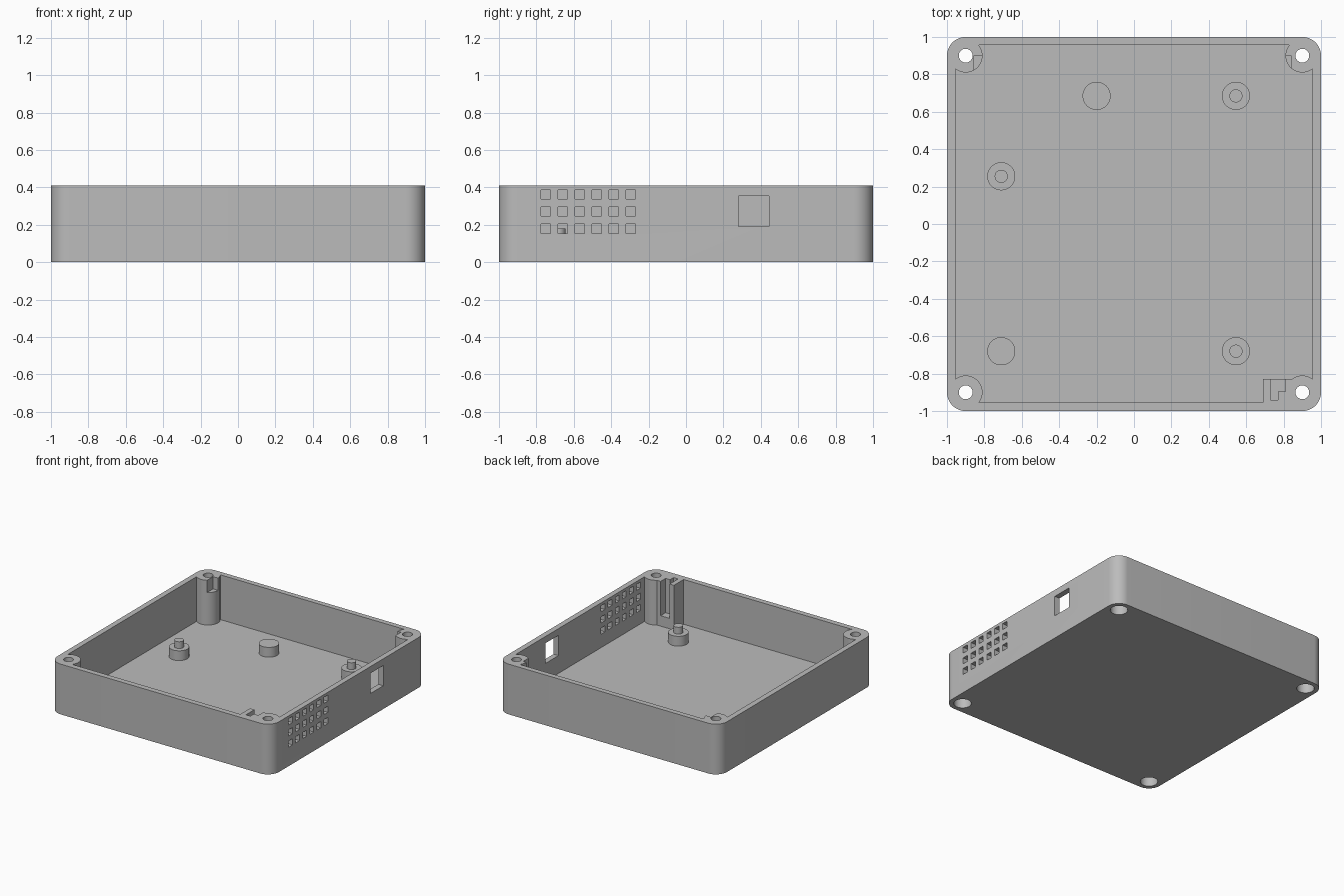
import bpy
import math

cube = bpy.data.objects.get("Cube")
if cube:
    bpy.data.objects.remove(cube, do_unlink=True)

grey = bpy.data.materials.new("plain_grey")
grey.use_nodes = True
GREY = (0.5, 0.5, 0.5, 1)
grey.diffuse_color = GREY
grey.node_tree.nodes["Principled BSDF"].inputs["Base Color"].default_value = GREY

HEIGHT, FLOOR, CORNER = 0.41, 0.045, 0.9


def prism(name, outline, z0, z1):
    """Extrude a counter-clockwise outline from z0 to z1."""
    n = len(outline)
    verts = [(x, y, z) for z in (z0, z1) for x, y in outline]
    faces = [tuple(reversed(range(n))), tuple(range(n, 2 * n))]
    faces += [(i, (i + 1) % n, n + (i + 1) % n, n + i) for i in range(n)]
    mesh = bpy.data.meshes.new(name)
    mesh.from_pydata(verts, [], faces)
    mesh.materials.append(grey)
    ob = bpy.data.objects.new(name, mesh)
    bpy.context.collection.objects.link(ob)
    return ob


def box(name, x0, x1, y0, y1, z0, z1):
    return prism(name, [(x0, y0), (x1, y0), (x1, y1), (x0, y1)], z0, z1)


def cylinder(name, x, y, r, z0, z1, n=48):
    angles = [math.tau * i / n for i in range(n)]
    return prism(name, [(x + r * math.cos(a), y + r * math.sin(a)) for a in angles], z0, z1)


def activate(ob):
    bpy.ops.object.select_all(action='DESELECT')
    ob.select_set(True)
    bpy.context.view_layer.objects.active = ob


def cut(target, cutter):
    """Subtract a cutter and discard it."""
    mod = target.modifiers.new("cut", 'BOOLEAN')
    mod.operation = 'DIFFERENCE'
    mod.solver = 'EXACT'
    mod.object = cutter
    activate(target)
    bpy.ops.object.modifier_apply(modifier=mod.name)
    bpy.data.objects.remove(cutter, do_unlink=True)


def smooth(ob):
    activate(ob)
    bpy.ops.object.shade_smooth_by_angle(angle=math.radians(30))


# Outer body with rounded corners
outline = []
for quarter, (sx, sy) in enumerate([(1, 1), (-1, 1), (-1, -1), (1, -1)]):
    for i in range(13):
        a = math.pi / 2 * (quarter + i / 12)
        outline.append((sx * CORNER + 0.1 * math.cos(a), sy * CORNER + 0.1 * math.sin(a)))
tray = prism("tray", outline, 0, HEIGHT)

# Cavity, leaving the corner posts and the front slot block standing
cavity = box("cavity", -0.955, 0.955, -0.955, 0.957, FLOOR, 0.6)
corners = [(sx * CORNER, sy * CORNER) for sx in (-1, 1) for sy in (-1, 1)]
for x, y in corners:
    cut(cavity, cylinder("post", x, y, 0.09, -0.1, 0.7))
cut(cavity, box("block", 0.69, 0.85, -1.05, -0.83, -0.1, 0.7))
cut(tray, cavity)

# Screw holes with wide recesses underneath
for x, y in corners:
    cut(tray, cylinder("hole", x, y, 0.037, -0.1, 0.6))
    cut(tray, cylinder("recess", x, y, 0.065, -0.1, 0.12))

# Notches in the two back posts
cut(tray, box("notch", -0.855, -0.7, 0.7, 0.9, 0.31, 0.6))
cut(tray, box("notch", 0.7, 0.84, 0.7, 0.9, 0.31, 0.6))

# Stepped slot in the front block
slot = [(0.73, -0.94), (0.77, -0.94), (0.77, -0.895), (0.81, -0.895), (0.81, -0.7), (0.73, -0.7)]
cut(tray, prism("slot", slot, 0.13, 0.6))

# Side window and vent grid
cut(tray, box("window", 0.9, 1.1, 0.28, 0.445, 0.19, 0.355))
for col in range(6):
    for row in range(3):
        y, z = -0.75 + 0.091 * col, 0.18 + 0.091 * row
        cut(tray, box("vent", 0.9, 1.1, y - 0.025, y + 0.025, z - 0.025, z + 0.025))
smooth(tray)

# Standoffs, three of them with locating pegs
standoffs = [("back_left", 0.545, 0.685, True), ("front_left", 0.545, -0.68, True),
             ("right", -0.71, 0.255, True), ("back", -0.2, 0.685, False),
             ("front_right", -0.71, -0.68, False)]
for label, x, y, has_peg in standoffs:
    smooth(cylinder(label + "_standoff", x, y, 0.075, FLOOR - 0.01, 0.125))
    if has_peg:
        smooth(cylinder(label + "_peg", x, y, 0.035, 0.12, 0.18, 32))
